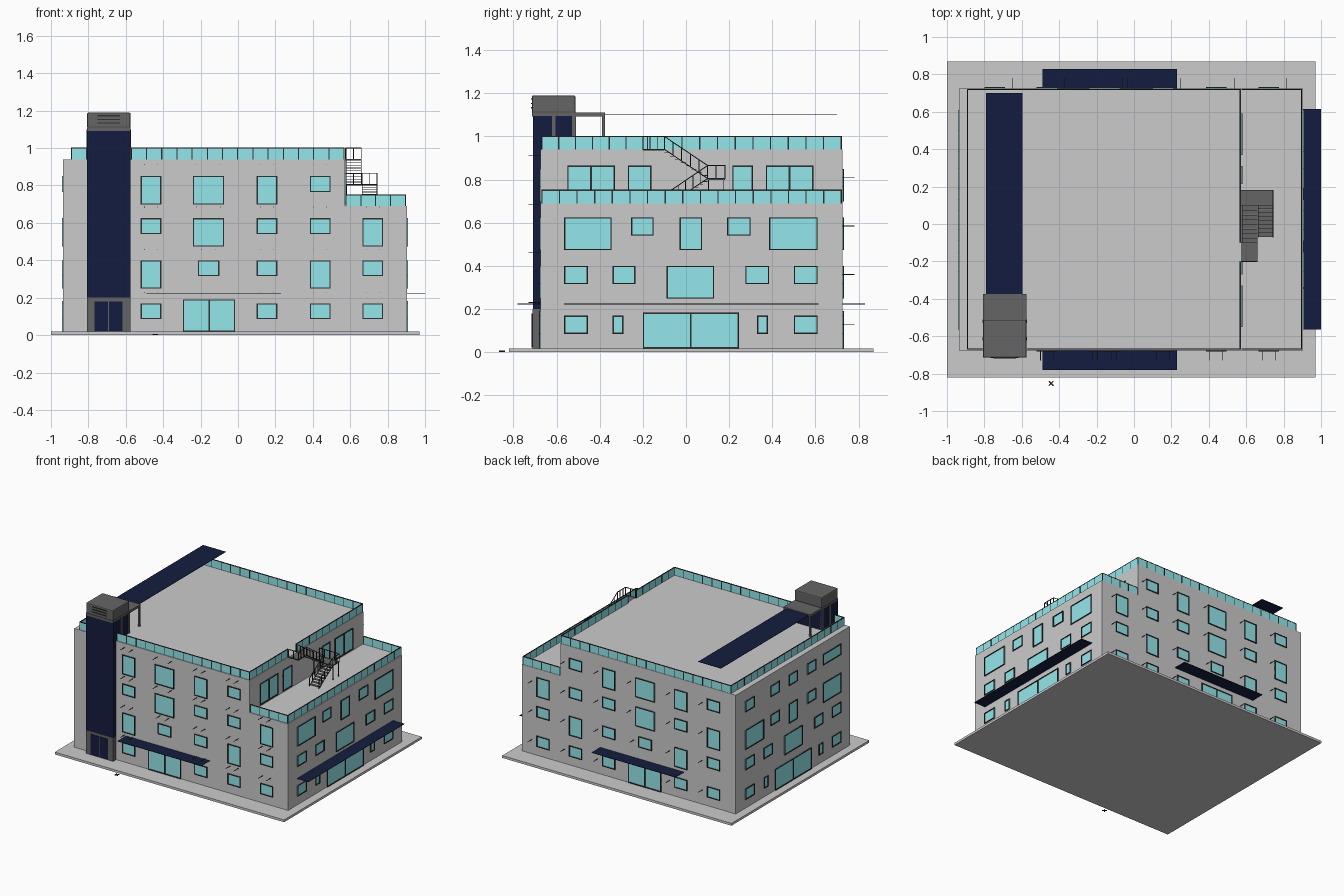
import bpy, bmesh
from mathutils import Vector

if "Cube" in bpy.data.objects:
    bpy.data.objects.remove(bpy.data.objects["Cube"])


def mat(name, rgb):
    m = bpy.data.materials.new(name)
    m.diffuse_color = (*rgb, 1)
    m.use_nodes = True
    m.node_tree.nodes["Principled BSDF"].inputs["Base Color"].default_value = m.diffuse_color
    return m


GLASS = mat("teal_glass", (0.30, 0.80, 0.84))
NAVY = mat("navy_panel", (0.007, 0.012, 0.05))
DARK = mat("dark_metal", (0.13, 0.13, 0.13))
TRIM = mat("black_trim", (0.03, 0.03, 0.03))


def finish(name, bm, material=None):
    bmesh.ops.recalc_face_normals(bm, faces=bm.faces)
    me = bpy.data.meshes.new(name)
    bm.to_mesh(me)
    bm.free()
    ob = bpy.data.objects.new(name, me)
    bpy.context.collection.objects.link(ob)
    if material:
        me.materials.append(material)
    return ob


def boxes(name, items, material=None):
    """One object from boxes given as (x0, x1, y0, y1, z0, z1)."""
    bm = bmesh.new()
    for x0, x1, y0, y1, z0, z1 in items:
        vs = bmesh.ops.create_cube(bm, size=1)["verts"]
        for v in vs:
            v.co = Vector((x0 + (v.co.x + .5) * (x1 - x0), y0 + (v.co.y + .5) * (y1 - y0),
                           z0 + (v.co.z + .5) * (z1 - z0)))
    return finish(name, bm, material)


def bars(name, segs, r=.0022, material=TRIM):
    """Thin square bars between pairs of points."""
    bm = bmesh.new()
    for a, b in segs:
        a, b = Vector(a), Vector(b)
        q = (b - a).to_track_quat('Z', 'Y')
        vs = bmesh.ops.create_cube(bm, size=1)["verts"]
        for v in vs:
            v.co = (a + b) / 2 + q @ Vector((v.co.x * 2 * r, v.co.y * 2 * r, v.co.z * (b - a).length))
    return finish(name, bm, material)


XL, XM, XR, YF, YB = -.935, .572, .903, -.675, .725
ROOF, TERR = .94, .69

# ground slab and stepped building body
boxes("base_slab", [(-1, .97, -.82, .87, 0, .018)])
bm = bmesh.new()
prof = [(XL, .018), (XR, .018), (XR, TERR), (XM, TERR), (XM, ROOF), (XL, ROOF)]
f = bm.faces.new([bm.verts.new((x, YF, z)) for x, z in prof])
ext = bmesh.ops.extrude_face_region(bm, geom=[f])["geom"]
bmesh.ops.translate(bm, vec=(0, YB - YF, 0), verts=[g for g in ext if isinstance(g, bmesh.types.BMVert)])
finish("building_body", bm)

# walls: (axis of the normal, position, outward sign)
WALLS = {"front": ("y", YF, -1), "back": ("y", YB, 1), "right": ("x", XR, 1),
         "left": ("x", XL, -1), "terrace": ("x", XM, 1)}


def wbox(wall, u0, u1, z0, z1, depth):
    axis, p, s = WALLS[wall]
    a, b = sorted((p - s * .002, p + s * depth))
    return (u0, u1, a, b, z0, z1) if axis == "y" else (a, b, u0, u1, z0, z1)


def windows(wall, wins, doors=(), split=()):
    frames, panes, t = [], [], .006
    for u0, u1, z0, z1 in list(wins) + list(doors):
        panes.append(wbox(wall, u0, u1, z0, z1, .002))
        for q in ((u0, u0 + t, z0, z1), (u1 - t, u1, z0, z1),
                  (u0 + t, u1 - t, z0, z0 + t), (u0 + t, u1 - t, z1 - t, z1)):
            frames.append(wbox(wall, *q, .007))
        if (u0, u1, z0, z1) in doors:
            m = (u0 + u1) / 2
            frames.append(wbox(wall, m - .004, m + .004, z0, z1, .007))
    boxes(wall + "_window_panes", panes, GLASS)
    boxes(wall + "_window_frames", frames, TRIM)


TOPS, S, T = (.17, .40, .625, .85), .085, .152   # floor window tops, short and tall heights


def column(u0, u1, heights):
    return [(u0, u1, t - h, t) for t, h in zip(TOPS, heights) if h]


# front and back windows
cols = (column(-.52, -.41, (S, T, S, T)) + column(-.24, -.075, (0, 0, T, T))
        + column(-.215, -.10, (0, S, 0, 0)) + column(.10, .21, (S, S, S, T))
        + column(.385, .495, (S, T, S, S)) + column(.665, .775, (S, S, T, 0)))
door = [(-.295, -.015, .018, .19)]
windows("front", cols, door)
back = cols + column(-.80, -.69, (S, S, T, S))
windows("back", back, door)

# right and left windows
narrow = [(-.565, -.455, 0, S), (-.34, -.29, 0, S), (.33, .38, 0, S), (.50, .61, 0, S)]
second = [(-.565, -.455, 1, S), (-.34, -.235, 1, S), (-.09, .13, 1, T), (.275, .385, 1, S), (.50, .61, 1, S)]
third = [(-.565, -.345, 2, T), (-.255, -.15, 2, S), (-.03, .075, 2, T), (.19, .30, 2, S), (.385, .61, 2, T)]
fourth = [(-.565, -.345, 3, S), (-.255, -.15, 3, S), (-.03, .075, 3, S), (.19, .30, 3, S), (.50, .61, 3, S)]
side = [(a, b, TOPS[r] - h, TOPS[r]) for a, b, r, h in narrow + second + third]
side_door = [(-.20, .245, .018, .183)]
windows("right", side, side_door)
windows("left", side + [(a, b, TOPS[r] - h, TOPS[r]) for a, b, r, h in fourth], side_door)

# terrace glazing
windows("terrace", [(-.27, -.16, .70, .865), (.215, .31, .70, .865)],
        [(-.55, -.33, .70, .865), (.37, .59, .70, .865)])

# short wall rods beside the windows
rods = []
for x0, x1, z0, z1 in cols:
    for x in (x0 + .02, x1 - .02):
        rods.append(((x, YF, z1 + .06), (x, YF - .055, z1 + .06)))
for x0, x1, z0, z1 in back:
    z = z1 - .04
    rods.append(((x1 + .04, YB, z), (x1 + .04, YB + .055, z)))
bars("wall_rods", rods, .0015)

# flat entrance canopies
for n, c in {"front": (-.49, .23, -.78, YF), "back": (-.49, .23, YB, .83),
             "right": (XR, 1.0, -.565, .615)}.items():
    boxes(n + "_canopy", [(*c, .222, .225)], NAVY)


# glass balustrades with posts
def balustrade(name, runs, z, h=.06):
    panels, posts, w = [], [], .002
    for (x0, y0), (x1, y1) in runs:
        panels.append((min(x0, x1) - w, max(x0, x1) + w, min(y0, y1) - w, max(y0, y1) + w, z, z + h))
        n = max(1, round((abs(x1 - x0) + abs(y1 - y0)) / .08))
        for i in range(n + 1):
            x, y = x0 + (x1 - x0) * i / n, y0 + (y1 - y0) * i / n
            posts.append(((x, y, z), (x, y, z + h)))
        posts.append(((x0, y0, z + h), (x1, y1, z + h)))
    boxes(name + "_glass", panels, GLASS)
    bars(name + "_posts", posts, .0028)


a, b, c, d = -.89, .567, -.668, .72
balustrade("roof_balustrade", [((a, c), (-.81, c)), ((-.57, c), (b, c)), ((a, d), (b, d)),
                               ((a, c), (a, d)), ((b, c), (b, -.2)), ((b, -.1), (b, d))], ROOF)
balustrade("terrace_balustrade", [((.577, c), (.895, c)), ((.577, d), (.895, d)), ((.895, c), (.895, d))], TERR)

# lift tower with entrance, cap and roof portal
tx0, tx1 = -.807, -.574
boxes("lift_shaft", [(tx0, tx1, -.71, -.51, .2, 1.095)], NAVY)
boxes("lift_entrance", [(tx0, tx1, -.712, -.66, .018, .2)], DARK)
boxes("lift_doors", [(-.768, -.695, -.716, -.70, .022, .18), (-.69, -.617, -.716, -.70, .022, .18)], NAVY)
boxes("lift_corner_posts", [(x, x + .014, y, y + .018, ROOF, 1.1)
                            for x in (tx0 - .003, tx1 - .011) for y in (-.622, -.528)], DARK)
boxes("portal_roof", [(tx0, tx1, -.715, -.375, 1.092, 1.11)], DARK)
boxes("portal_legs", [(x, x + .014, -.389, -.375, ROOF, 1.095) for x in (tx0, tx1 - .014)], DARK)
cap = boxes("lift_cap", [(tx0, tx1, -.715, -.512, 1.107, 1.19)], DARK)
bev = cap.modifiers.new("soft_edges", 'BEVEL')
bev.width, bev.segments = .008, 2
boxes("cap_slats", [(-.75, -.63, -.719, -.714, z, z + .006) for z in (1.13, 1.15, 1.17)], TRIM)
boxes("roof_walkway_cover", [(-.79, -.595, -.38, .70, 1.099, 1.102)], NAVY)

# outdoor stair: top landing, two flights, turning landing
MID = .805
treads = [(XM, .66, -.2, -.1, ROOF - .006, ROOF), (XM, .745, .1, .18, MID - .006, MID)]
N = 8
for i in range(N):
    y, z = -.1 + .2 * i / N, ROOF - (ROOF - MID) * (i + 1) / (N + 1)
    treads.append((.578, .66, y, y + .024, z - .003, z))
    y, z = .1 - .17 * i / N, MID - (MID - TERR) * (i + 1) / (N + 1)
    treads.append((.663, .745, y - .021, y, z - .003, z))
boxes("stair_treads", treads, DARK)
rail = []


def handrail(p, q, n, h=.06):
    p, q, up = Vector(p), Vector(q), Vector((0, 0, h))
    rail.extend([(p, q), (p + up, q + up)])
    for i in range(n + 1):
        m = p.lerp(q, i / n)
        rail.append((m, m + up))


for x in (.578, .659):
    handrail((x, -.1, ROOF), (x, .1, MID), 5)
for x in (.664, .744):
    handrail((x, .1, MID), (x, -.07, TERR), 5)
handrail((.659, -.2, ROOF), (.659, -.1, ROOF), 3)
handrail((.575, -.2, ROOF), (.659, -.2, ROOF), 2)
handrail((.575, .18, MID), (.744, .18, MID), 4)
handrail((.744, .1, MID), (.744, .18, MID), 2)
rail += [((x, y, TERR), (x, y, MID)) for x in (.58, .742) for y in (.105, .175)]
bars("stair_railings", rail)

# small cross on the ground in front of the slab
bars("ground_cross", [((-.455, -.865, .004), (-.43, -.84, .004)), ((-.43, -.865, .004), (-.455, -.84, .004))], .003)
